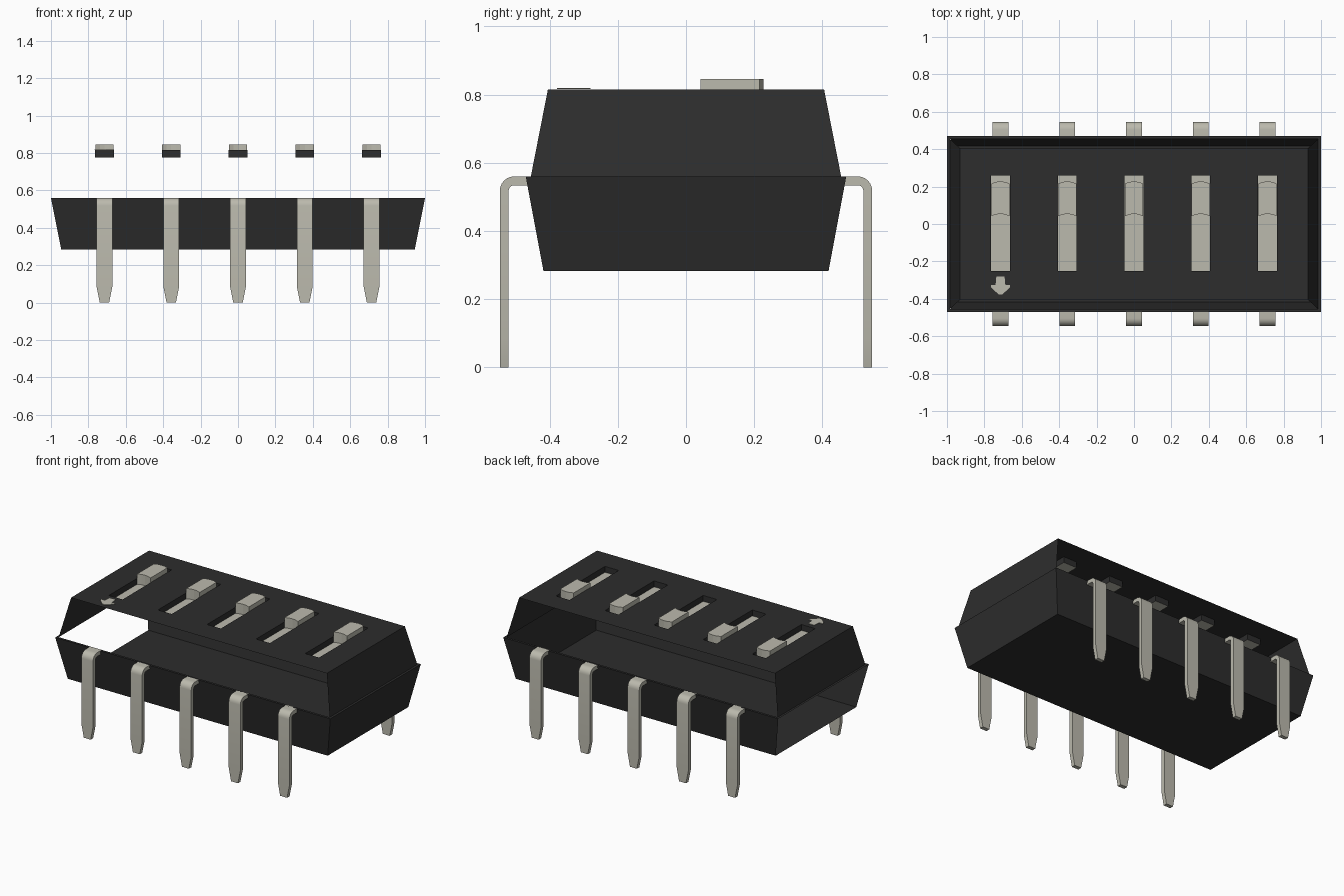
import bpy, bmesh, math

cube = bpy.data.objects.get("Cube")
if cube:
    bpy.data.objects.remove(cube, do_unlink=True)


def material(name, rgb):
    m = bpy.data.materials.new(name)
    m.use_nodes = True
    m.diffuse_color = (*rgb, 1)
    m.node_tree.nodes["Principled BSDF"].inputs["Base Color"].default_value = (*rgb, 1)
    return m


BLACK = material("black plastic", (0.026, 0.026, 0.026))
GREY = material("warm grey metal", (0.50, 0.49, 0.42))


def finish(bm, name, mat, recalc=False, smooth=False):
    bmesh.ops.remove_doubles(bm, verts=bm.verts, dist=1e-5)
    if recalc:
        bmesh.ops.recalc_face_normals(bm, faces=bm.faces)
    me = bpy.data.meshes.new(name)
    bm.to_mesh(me)
    bm.free()
    me.materials.append(mat)
    ob = bpy.data.objects.new(name, me)
    bpy.context.collection.objects.link(ob)
    if smooth:
        bpy.ops.object.select_all(action='DESELECT')
        ob.select_set(True)
        bpy.context.view_layer.objects.active = ob
        bpy.ops.object.shade_smooth_by_angle(angle=math.radians(35))
    return ob


def quad(bm, pts):
    return bm.faces.new([bm.verts.new(p) for p in pts])


def ring(hx, hy, z):
    return [(-hx, -hy, z), (hx, -hy, z), (hx, hy, z), (-hx, hy, z)]


def walls(bm, low, high, sides):
    # sides: 0 front, 1 +x end, 2 back, 3 -x end
    for i in sides:
        j = (i + 1) % 4
        quad(bm, [low[i], low[j], high[j], high[i]])


def prism(bm, outline, z0, z1):
    n = len(outline)
    lo = [bm.verts.new((x, y, z0)) for x, y in outline]
    hi = [bm.verts.new((x, y, z1)) for x, y in outline]
    bm.faces.new(lo[::-1])
    bm.faces.new(hi)
    for i in range(n):
        j = (i + 1) % n
        bm.faces.new([lo[i], lo[j], hi[j], hi[i]])


XS = [-0.714, -0.357, 0.0, 0.357, 0.714]
SEAM, TOP, SLOT_Z = 0.56, 0.815, 0.776
SLOT_W, SLOT_Y0, SLOT_Y1 = 0.05, -0.25, 0.26

# Lower shell: thin sheets, open at the -x end
bm = bmesh.new()
floor = ring(0.945, 0.418, 0.283)
quad(bm, floor[::-1])
walls(bm, floor, ring(1.0, 0.47, SEAM), (0, 1, 2))
finish(bm, "lower_shell", BLACK)

# Narrow ledge around the seam
bm = bmesh.new()
walls(bm, ring(1.0, 0.47, SEAM), ring(0.985, 0.455, SEAM), range(4))
finish(bm, "seam_ledge", BLACK)

# Upper end walls; the long sides stay open
bm = bmesh.new()
walls(bm, ring(0.985, 0.455, SEAM), ring(0.93, 0.405, TOP), (1, 3))
finish(bm, "upper_end_walls", BLACK)

# Top plate with slot openings and their side walls
bm = bmesh.new()
cuts = [-0.93] + [x + s * SLOT_W for x in XS for s in (-1, 1)] + [0.93]
rows = [-0.405, SLOT_Y0, SLOT_Y1, 0.405]
for i in range(len(cuts) - 1):
    for j in range(3):
        if i % 2 == 1 and j == 1:
            continue
        a, b, c, d = cuts[i], cuts[i + 1], rows[j], rows[j + 1]
        quad(bm, [(a, c, TOP), (b, c, TOP), (b, d, TOP), (a, d, TOP)])
for x in XS:
    lo, hi = ([(x + sx * SLOT_W, y, z) for sx, y in
               ((-1, SLOT_Y0), (-1, SLOT_Y1), (1, SLOT_Y1), (1, SLOT_Y0))]
              for z in (SLOT_Z, TOP))
    walls(bm, lo, hi, range(4))
finish(bm, "top_plate", BLACK)

# Slot floors
bm = bmesh.new()
for x in XS:
    quad(bm, [(x - SLOT_W, SLOT_Y0, SLOT_Z), (x + SLOT_W, SLOT_Y0, SLOT_Z),
              (x + SLOT_W, SLOT_Y1, SLOT_Z), (x - SLOT_W, SLOT_Y1, SLOT_Z)])
finish(bm, "slot_floors", GREY)

# Sliders with gently bowed ends
for k, x in enumerate(XS):
    bm = bmesh.new()
    bow = [(t * 0.049, 0.012 * (1 - t * t)) for t in (-1, -0.5, 0, 0.5, 1)]
    outline = [(x + u, 0.042 + v) for u, v in bow]
    outline += [(x + u, 0.216 + v) for u, v in reversed(bow)]
    prism(bm, outline, SLOT_Z + 0.001, 0.845)
    finish(bm, f"slider_{k + 1}", GREY, True)

# Direction arrow on the top plate
bm = bmesh.new()
half = [(0.022, -0.28), (0.026, -0.325), (0.052, -0.325), (0.05, -0.34), (0.008, -0.378)]
arrow = [(XS[0] + u, v) for u, v in half]
arrow += [(XS[0] - u, v) for u, v in reversed(half)]
prism(bm, arrow, TOP + 0.001, TOP + 0.004)
finish(bm, "direction_arrow", GREY, True)

# Bent pins: cross-sections swept from the body, round the bend, to the tapered tip
T, R, OUT = 0.026, 0.042, 0.546


def pin(name, x, side):
    sections = [((0.455, SEAM), (0.455, SEAM - T), 0.042)]
    cy, cz = OUT - R, SEAM - R
    for s in range(7):
        a = math.pi / 2 * (1 - s / 6)
        c, sn = math.cos(a), math.sin(a)
        sections.append(((cy + R * c, cz + R * sn),
                         (cy + (R - T) * c, cz + (R - T) * sn), 0.042))
    for z, w in ((0.085, 0.042), (0.0, 0.025)):
        sections.append(((OUT, z), (OUT - T, z), w))
    bm = bmesh.new()
    loops = []
    for o, i, w in sections:
        loops.append([bm.verts.new((x + u, side * p[0], p[1]))
                      for u, p in ((-w, o), (w, o), (w, i), (-w, i))])
    for a, b in zip(loops, loops[1:]):
        for m in range(4):
            n = (m + 1) % 4
            bm.faces.new([a[m], a[n], b[n], b[m]])
    bm.faces.new(loops[0])
    bm.faces.new(loops[-1])
    finish(bm, name, GREY, True, True)


for k, x in enumerate(XS):
    pin(f"front_pin_{k + 1}", x, -1)
    pin(f"back_pin_{k + 1}", x, 1)
